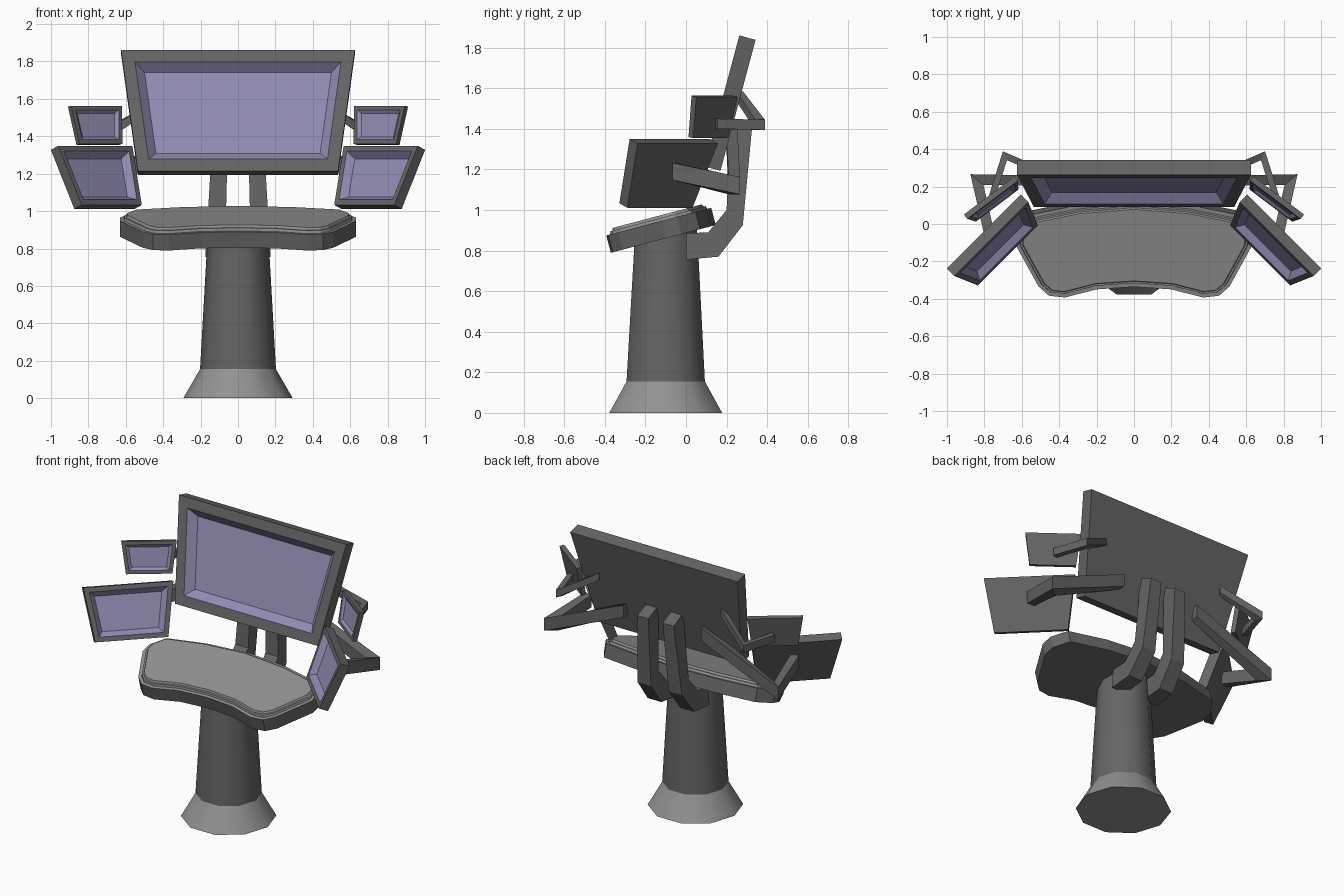
import bpy, bmesh
from math import radians, cos, sin, pi
from mathutils import Matrix, Vector

if "Cube" in bpy.data.objects:
    bpy.data.objects.remove(bpy.data.objects["Cube"])


def material(name, r, g, b):
    mat = bpy.data.materials.new(name)
    mat.diffuse_color = (r, g, b, 1)
    mat.use_nodes = True
    mat.node_tree.nodes["Principled BSDF"].inputs["Base Color"].default_value = mat.diffuse_color
    return mat


dark = material("dark_grey", 0.13, 0.13, 0.13)
light = material("light_grey", 0.29, 0.29, 0.29)
glass = material("screen_glass", 0.285, 0.267, 0.45)


def finish(bm, name, mats=(dark,), mirror=False, smooth=False):
    bmesh.ops.recalc_face_normals(bm, faces=bm.faces[:])
    mesh = bpy.data.meshes.new(name)
    bm.to_mesh(mesh)
    bm.free()
    for mat in mats:
        mesh.materials.append(mat)
    ob = bpy.data.objects.new(name, mesh)
    bpy.context.collection.objects.link(ob)
    if mirror:
        ob.modifiers.new("Mirror", 'MIRROR')
    if smooth:
        bpy.ops.object.select_all(action='DESELECT')
        ob.select_set(True)
        bpy.context.view_layer.objects.active = ob
        bpy.ops.object.shade_smooth_by_angle(angle=radians(40))
    return ob


def loft(rings):
    """Closed solid through rings of equal point count; returns bmesh and end cap."""
    bm = bmesh.new()
    loops = [[bm.verts.new(p) for p in ring] for ring in rings]
    n = len(loops[0])
    for a, b in zip(loops, loops[1:]):
        for i in range(n):
            j = (i + 1) % n
            bm.faces.new((a[i], a[j], b[j], b[i]))
    bm.faces.new(loops[0][::-1])
    cap = bm.faces.new(loops[-1])
    bmesh.ops.recalc_face_normals(bm, faces=bm.faces[:])
    return bm, cap


def inset(bm, face, width, depth=0.0):
    return bmesh.ops.inset_region(bm, faces=[face], thickness=width, depth=depth,
                                  use_even_offset=True)["faces"]


def decagon(r, z, slope=0.0):
    pts = [(r * cos(i * pi / 5), r * sin(i * pi / 5)) for i in range(10)]
    return [(x, y - 0.1, z + slope * y) for x, y in pts]


# Pedestal: flared foot and tapered column cut to the desk slope
bm, _ = loft([decagon(0.2925, 0), decagon(0.203, 0.155)])
finish(bm, "pedestal_foot", (light,), smooth=True)
bm, _ = loft([decagon(0.203, 0.155), decagon(0.161, 0.895, 0.264)])
finish(bm, "pedestal_column", smooth=True)

# Desk: tilted kidney-shaped dark slab with a lighter raised top panel
half = [(0.2, -0.24), (0.37, -0.285), (0.455, -0.275), (0.51, -0.225), (0.63, 0.0),
        (0.63, 0.075), (0.565, 0.17), (0.3, 0.225)]
outline = [(0, -0.226)] + half + [(0, 0.25)] + [(-x, y) for x, y in reversed(half)]
bm, top = loft([[(x, y, z) for x, y in outline] for z in (0, 0.088)])
panel = [top]
for width, depth in ((0.02, 0), (0.004, 0.015), (0.01, 0), (0.006, 0.013)):
    panel += inset(bm, top, width, depth)
for f in panel:
    f.material_index = 1
bm.transform(Matrix.Translation((0, -0.095, 0.862)) @ Matrix.Rotation(radians(14.8), 4, 'X'))
finish(bm, "desk", (dark, light))


# Screens: tapered box with a recessed, sloped-edge display
def screen(name, bottom, top, height, thick, frame, slope, depth, tilt, yaw, pos, mirror):
    b, t = bottom / 2, top / 2
    shape = [(-b, 0), (b, 0), (t, height), (-t, height)]
    bm, front = loft([[(x, y, z) for x, z in shape] for y in (thick, 0)])
    inset(bm, front, frame)
    walls = inset(bm, front, slope, -depth)
    for f in walls + [front]:
        f.material_index = 1
    bm.transform(Matrix.Translation(pos) @ Matrix.Rotation(-radians(yaw), 4, 'Z')
                 @ Matrix.Rotation(-radians(tilt), 4, 'X'))
    finish(bm, name, (dark, glass), mirror)


screen("main_screen", 1.07, 1.25, 0.668, 0.083, 0.065, 0.045, 0.052,
       15, 0, (0, 0.09, 1.215), False)
screen("lower_side_screens", 0.454, 0.56, 0.34, 0.06, 0.03, 0.03, 0.038,
       21.5, 45, (0.675, -0.168, 1.033), True)
screen("upper_side_screens", 0.285, 0.34, 0.207, 0.03, 0.022, 0.018, 0.014,
       11, 37, (0.732, 0.098, 1.36), True)

# Main supports: bent pair of bars from column to screen, slightly splayed
profile = [(0.0, 0.755), (0.16, 0.77), (0.28, 0.925), (0.325, 1.40), (0.22, 1.45),
           (0.20, 1.0), (0.11, 0.89), (0.0, 0.885)]
inner = [(0.07 - 0.025 * (z - 0.755), y, z) for y, z in profile]
outer = [(0.175 - 0.06 * (z - 0.755), y, z) for y, z in profile]
bm, _ = loft([inner, outer])
finish(bm, "main_screen_supports", mirror=True)


# Side arms: mitred rectangular bars with one elbow
def arm(name, path, width, height):
    pts = [Vector(p) for p in path]
    dirs = [((b - a) * Vector((1, 1, 0))).normalized() for a, b in zip(pts, pts[1:])]
    rings = []
    for i, p in enumerate(pts):
        d0, d1 = dirs[max(i - 1, 0)], dirs[min(i, len(dirs) - 1)]
        d = (d0 + d1).normalized()
        side = Vector((-d.y, d.x, 0)) * (width / 2 / d.dot(d1))
        up = Vector((0, 0, height / 2))
        rings.append([p + side + up, p - side + up, p - side - up, p + side - up])
    bm, _ = loft(rings)
    finish(bm, name, mirror=True)


arm("lower_screen_arms", [(0.29, 0.226, 1.36), (0.84, 0.238, 1.12), (0.772, -0.06, 1.19)],
    0.055, 0.085)
arm("upper_screen_arms", [(0.46, 0.265, 1.56), (0.69, 0.365, 1.42), (0.758, 0.15, 1.425)],
    0.035, 0.05)
